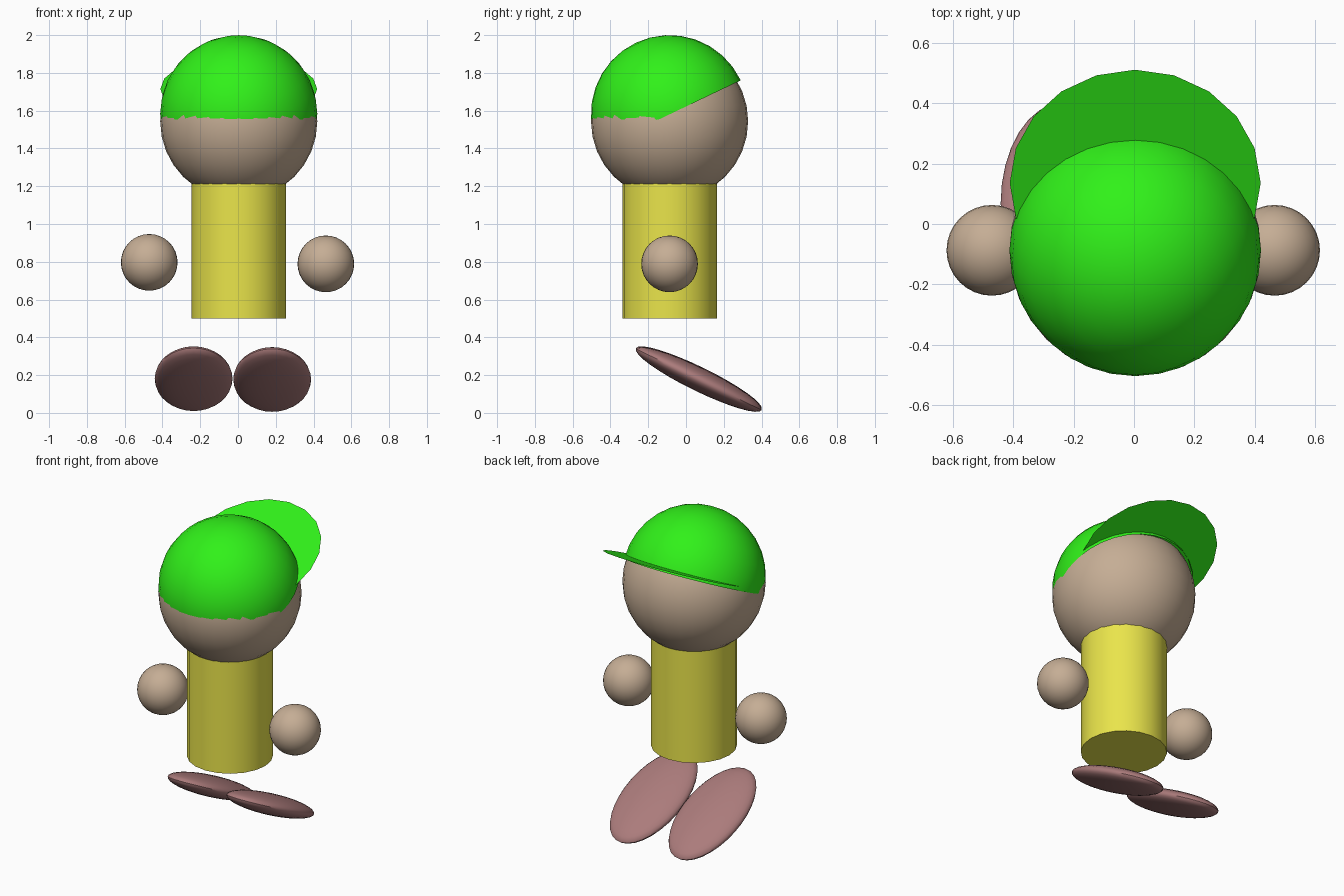
import bpy, bmesh, math
from mathutils import Matrix, Vector

if "Cube" in bpy.data.objects:
    bpy.data.objects.remove(bpy.data.objects["Cube"])

SIDES = 20
TILT = math.radians(25.5)
AXIS_Y = -0.087


def material(name, rgb):
    m = bpy.data.materials.new(name)
    m.diffuse_color = (*rgb, 1)
    m.use_nodes = True
    m.node_tree.nodes["Principled BSDF"].inputs["Base Color"].default_value = m.diffuse_color
    return m


skin = material("tan", (0.56, 0.42, 0.30))
yellow = material("yellow", (0.82, 0.78, 0.07))
green = material("green", (0.03, 0.88, 0.01))
brown = material("red_brown", (0.41, 0.20, 0.20))


def finish(obj, name, mat):
    obj.name = name
    obj.data.materials.append(mat)
    bpy.ops.object.select_all(action='DESELECT')
    obj.select_set(True)
    bpy.context.view_layer.objects.active = obj
    bpy.ops.object.shade_smooth_by_angle(angle=math.radians(40))
    return obj


def ellipsoid(name, loc, radii, mat, tilt=0, seg=32):
    bpy.ops.mesh.primitive_uv_sphere_add(segments=seg, ring_count=seg // 2,
                                         radius=1, location=loc, rotation=(tilt, 0, 0))
    obj = bpy.context.object
    obj.scale = radii
    bpy.ops.object.transform_apply(location=False, rotation=False, scale=True)
    return finish(obj, name, mat)


# Head and body
ellipsoid("head", (0.004, AXIS_Y, 1.544), (0.416,) * 3, skin)
bpy.ops.mesh.primitive_cylinder_add(vertices=SIDES, radius=0.25, depth=0.8,
                                    location=(0.004, AXIS_Y, 0.9))
finish(bpy.context.object, "body", yellow)

# Hands and sloping feet
for side, hx, hz, fx, fz in (("left", -0.47, 0.797, -0.235, 0.181),
                             ("right", 0.465, 0.789, 0.181, 0.177)):
    ellipsoid(side + "_hand", (hx, AXIS_Y, hz), (0.15,) * 3, skin)
    ellipsoid(side + "_foot", (fx, 0.068, fz), (0.206, 0.37, 0.062), brown,
              tilt=-math.radians(26))

# Cap dome: open half sphere tipped up at the back
cap_pos = Vector((0.004, AXIS_Y, 1.584))
dome = ellipsoid("cap_dome", cap_pos, (0.416,) * 3, green, tilt=TILT)
bm = bmesh.new()
bm.from_mesh(dome.data)
bmesh.ops.bisect_plane(bm, geom=bm.verts[:] + bm.edges[:] + bm.faces[:], dist=1e-4,
                       plane_co=(0, 0, -0.003), plane_no=(0, 0, 1), clear_inner=True)
bm.to_mesh(dome.data)
bm.free()

# Cap brim: flat thin disc just above the dome's rim, pushed to the back
brim_pos = cap_pos + Matrix.Rotation(TILT, 3, 'X') @ Vector((0, 0.257, 0.022))
bpy.ops.mesh.primitive_circle_add(vertices=SIDES, radius=0.415, fill_type='NGON',
                                  location=brim_pos, rotation=(TILT, 0, 0))
finish(bpy.context.object, "cap_brim", green)
